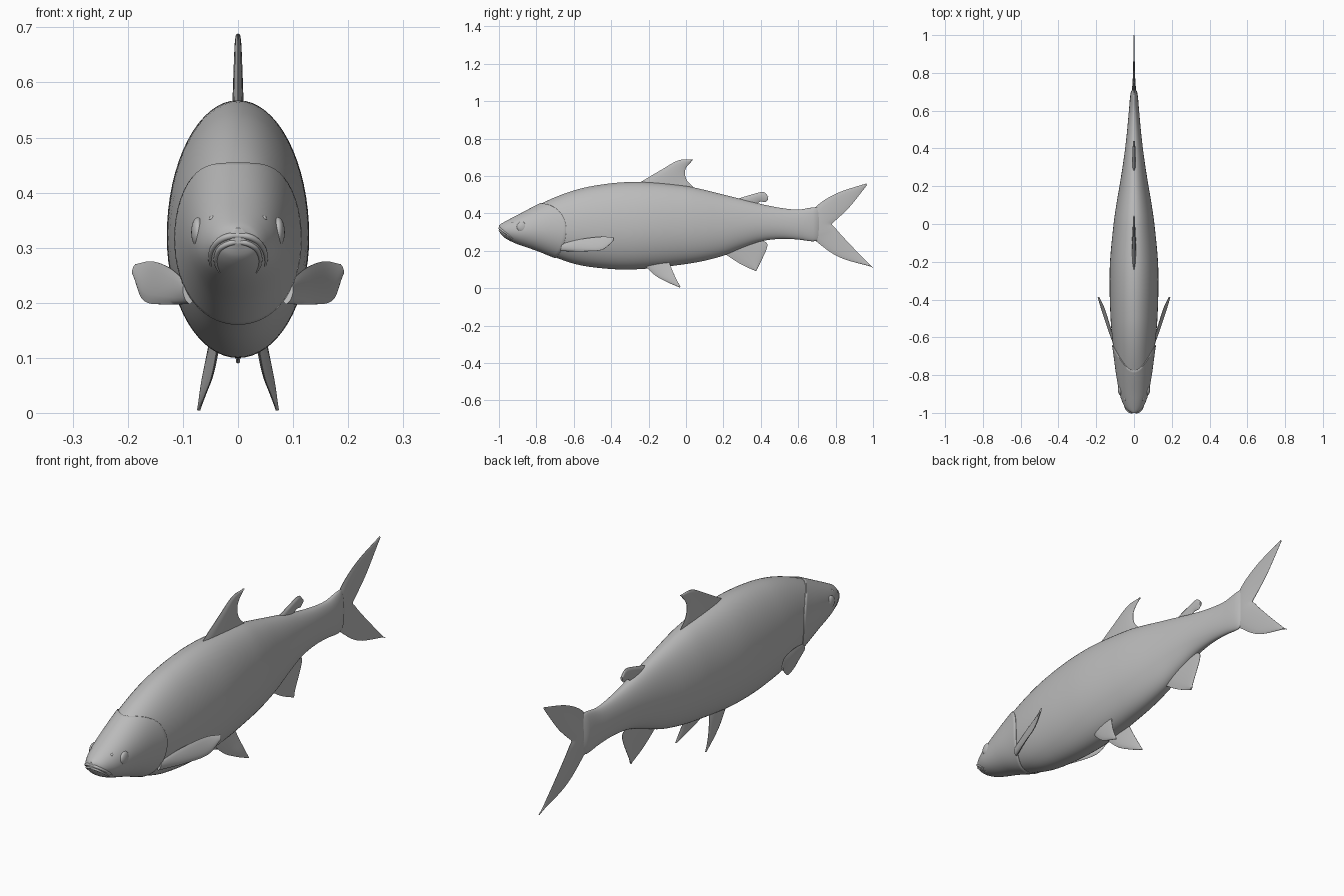
import bpy, bmesh, math
from mathutils import Vector

if "Cube" in bpy.data.objects:
    bpy.data.objects.remove(bpy.data.objects["Cube"])

grey = bpy.data.materials.new("fish_grey")
grey.diffuse_color = (0.5, 0.5, 0.5, 1)
grey.use_nodes = True
grey.node_tree.nodes["Principled BSDF"].inputs["Base Color"].default_value = grey.diffuse_color

# Body stations: y, top z, bottom z, half width
STATIONS = [
    (-1.0, .336, .308, .012), (-.985, .346, .283, .037), (-.95, .365, .258, .058),
    (-.9, .39, .236, .075), (-.8, .44, .203, .092), (-.7, .486, .165, .104),
    (-.6, .522, .131, .116), (-.5, .546, .112, .124), (-.35, .565, .100, .129),
    (-.2, .566, .105, .127), (0, .546, .129, .108), (.1, .525, .147, .094),
    (.2, .5, .174, .077), (.3, .475, .215, .061), (.4, .45, .25, .047),
    (.5, .43, .263, .036), (.6, .42, .26, .027), (.68, .432, .25, .020),
    (.71, .43, .26, .013), (.72, .41, .28, .004)]


def station(y):
    """Smoothly interpolated top, bottom and half width at y."""
    s = STATIONS
    i = 0
    while i < len(s) - 2 and y > s[i + 1][0]:
        i += 1
    h = s[i + 1][0] - s[i][0]
    t = min(max((y - s[i][0]) / h, 0), 1)

    def slope(j, k):
        a, b = max(j - 1, 0), min(j + 1, len(s) - 1)
        return (s[b][k] - s[a][k]) / (s[b][0] - s[a][0])
    out = []
    for k in (1, 2, 3):
        out.append((2*t**3 - 3*t*t + 1) * s[i][k] + (t**3 - 2*t*t + t) * h * slope(i, k)
                   + (3*t*t - 2*t**3) * s[i + 1][k] + (t**3 - t*t) * h * slope(i + 1, k))
    return out


def skin(y, a, grow=0.0):
    """Point on the body surface at station y and angle a."""
    top, bot, hw = station(y)
    mid = bot + .47 * (top - bot)
    s = math.sin(a)
    half = (top - mid if s > 0 else mid - bot) + grow
    return Vector(((hw + grow) * math.cos(a), y, mid + half * s))


def loft(name, rings):
    """Closed rings joined into a smooth capped mesh."""
    bm = bmesh.new()
    vs = [[bm.verts.new(p) for p in r] for r in rings]
    n = len(vs[0])
    for r0, r1 in zip(vs, vs[1:]):
        for i in range(n):
            bm.faces.new((r0[i], r0[(i + 1) % n], r1[(i + 1) % n], r1[i]))
    bm.faces.new(vs[0][::-1])
    bm.faces.new(vs[-1])
    bmesh.ops.recalc_face_normals(bm, faces=bm.faces)
    me = bpy.data.meshes.new(name)
    bm.to_mesh(me)
    bm.free()
    ob = bpy.data.objects.new(name, me)
    bpy.context.collection.objects.link(ob)
    return finish(ob)


def finish(ob):
    ob.data.materials.append(grey)
    bpy.ops.object.select_all(action='DESELECT')
    ob.select_set(True)
    bpy.context.view_layer.objects.active = ob
    bpy.ops.object.shade_smooth_by_angle(angle=math.radians(50))
    return ob


def spline(pts, t):
    """Catmull-Rom point at t in 0..1."""
    p = [Vector(q) for q in pts]
    p = [2*p[0] - p[1]] + p + [2*p[-1] - p[-2]]
    f = t * (len(pts) - 1)
    i = min(int(f), len(pts) - 2)
    u = f - i
    a, b, c, d = p[i:i + 4]
    return .5 * (2*b + (c - a)*u + (2*a - 5*b + 4*c - d)*u*u + (3*b - a - 3*c + d)*u**3)


def fin(name, lead, trail, thick, normal=(1, 0, 0), steps=24, chord=9):
    """Lens-section fin between two edges; thick maps span 0..1 to half thickness."""
    nrm = Vector(normal).normalized()
    if len(lead[0]) == 2:
        lead = [(0, *p) for p in lead]
        trail = [(0, *p) for p in trail]
    rings = []
    for k in range(steps + 1):
        t = k / steps
        a, b = spline(lead, t), spline(trail, t)
        us = [j / chord for j in range(chord + 1)]
        side = [(u, thick(t) * (.12 + .88 * math.sin(math.pi * u**.8)**.7 if 0 < u < 1 else .12))
                for u in us]
        rings.append([a.lerp(b, u) + nrm * h for u, h in side]
                     + [a.lerp(b, u) - nrm * h for u, h in reversed(side)])
    return loft(name, rings)


def flip(pts):
    return [(-x, y, z) for x, y, z in pts]


# Head with a raised gill cover edge
N = 64
ANGLES = [2 * math.pi * i / N for i in range(N)]


def gill(a):
    s = math.sin(a)
    return -.645 - (.135 if s > 0 else .055) * s * s


head = []
for k in range(37):
    t = k / 36
    head.append([skin(-1 + (gill(a) + 1) * t**1.5, a, .005 * t * t) for a in ANGLES])
head.append([skin(gill(a) + .004, a, .002) for a in ANGLES])
head.append([skin(gill(a) + .004, a, -.006) for a in ANGLES])
loft("head", head)

# Trunk
loft("body", [[skin(gill(a) - .01 + (.73 - gill(a)) * k / 70, a) for a in ANGLES]
              for k in range(71)])


# Lips: tubes that follow the mouth line round the snout
def lip(name, drop, radius):
    right = []
    for y, z in ((-.996, .316), (-.985, .307), (-.965, .292), (-.945, .277), (-.925, .262)):
        top, bot, hw = station(y)
        mid = bot + .47 * (top - bot)
        z -= drop
        s = max(-1, min(1, (z - mid) / (mid - bot)))
        right.append((hw * math.sqrt(1 - s * s) * .97, y, z))
    path = flip(right[::-1]) + [(0, -.995, .318 - drop)] + right
    rings = []
    for k in range(41):
        t = k / 40
        c = spline(path, t)
        d = (spline(path, min(t + .01, 1)) - spline(path, max(t - .01, 0))).normalized()
        u = d.cross(Vector((0, 0, 1))).normalized()
        v = u.cross(d)
        r = radius * (.35 + .65 * math.sin(math.pi * t)**.5 if 0 < k < 40 else .35)
        rings.append([c + r * (u * math.cos(q) + v * math.sin(q))
                      for q in (2 * math.pi * j / 10 for j in range(10))])
    loft(name, rings)


lip("upper_lip", -.004, .006)
lip("lower_lip", .008, .005)


# Eyes and nostrils
def bead(name, loc, size):
    bpy.ops.mesh.primitive_uv_sphere_add(segments=24, ring_count=14, location=loc)
    ob = bpy.context.object
    ob.name = name
    ob.scale = size
    finish(ob)


for sx, tag in ((1, "right"), (-1, "left")):
    bead("eye_" + tag, (sx * .073, -.878, .328), (.012, .027, .027))
    bead("nostril_" + tag, (sx * .046, -.925, .352), (.007, .009, .007))

# Fins on the centre line
fin("dorsal_fin", [(-.28, .545), (-.14, .628), (-.04, .683), (.04, .688)],
    [(.05, .53), (.003, .58), (-.003, .635), (.035, .684)], lambda t: .011 - .007 * t)
fin("adipose_fin", [(.25, .47), (.37, .506), (.415, .513), (.44, .49)],
    [(.38, .445), (.395, .462), (.425, .461), (.438, .472)], lambda t: .009 - .004 * t)
fin("anal_fin", [(.19, .195), (.29, .13), (.375, .09)],
    [(.40, .26), (.435, .225), (.38, .10)], lambda t: .008 - .004 * t)
fin("tail_fin",
    [(.965, .56), (.82, .513), (.72, .457), (.67, .40), (.66, .34), (.67, .28),
     (.70, .247), (.82, .165), (1, .112)],
    [(.967, .55), (.88, .44), (.825, .385), (.795, .358), (.78, .342), (.795, .325),
     (.825, .29), (.9, .21), (1, .108)],
    lambda t: .003 + .007 * math.sin(math.pi * t)**2, steps=48)

# Paired fins
PEC_LOW = [(.088, -.67, .198), (.137, -.55, .197), (.172, -.45, .205), (.19, -.39, .25)]
PEC_UP = [(.095, -.66, .238), (.122, -.56, .262), (.155, -.45, .275), (.186, -.385, .27)]
PEL_LEAD = [(.035, -.23, .13), (.047, -.165, .068), (.06, -.10, .032), (.071, -.035, .004)]
PEL_TRAIL = [(.048, -.09, .14), (.057, -.075, .10), (.066, -.055, .055), (.072, -.03, .007)]
for sx, tag in ((1, "right"), (-1, "left")):
    side = (lambda p: p) if sx > 0 else flip
    fin("pectoral_fin_" + tag, side(PEC_LOW), side(PEC_UP), lambda t: .009 - .005 * t,
        (sx * .95, -.3, .2))
    fin("pelvic_fin_" + tag, side(PEL_LEAD), side(PEL_TRAIL), lambda t: .008 - .005 * t,
        (sx, -.13, .08))
